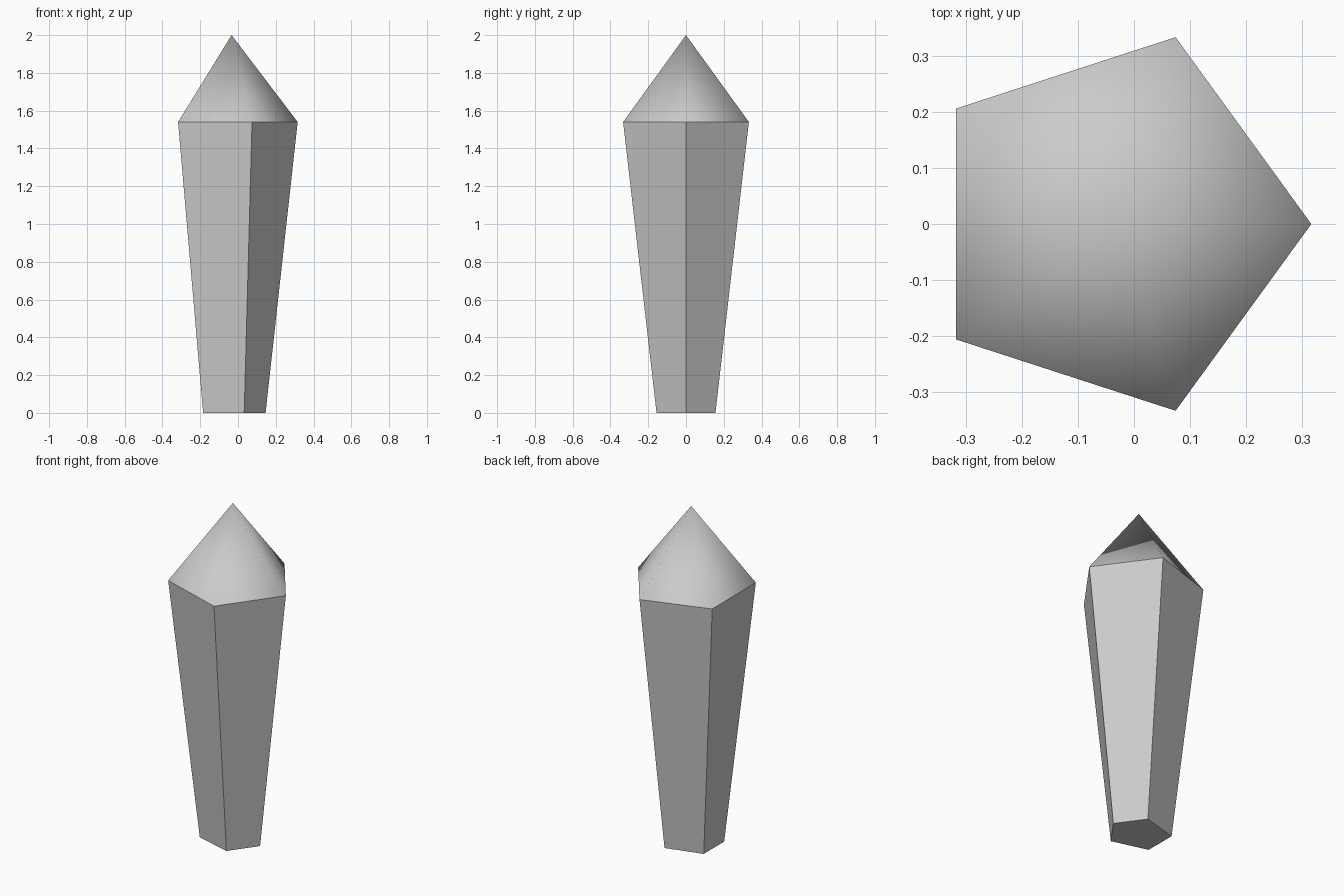
import bpy, bmesh
from math import cos, sin, tau

if "Cube" in bpy.data.objects:
    bpy.data.objects.remove(bpy.data.objects["Cube"])

CX = -0.034          # axis of the upper pentagon and the point
Z_RIM, Z_TOP = 1.54, 2.0


def pentagon(bm, cx, r, z, back_shift=0.0):
    """Ring of five vertices, one corner on +x; flat -x side may be shifted."""
    ring = []
    for i in range(5):
        a = tau * i / 5
        dx = back_shift if i in (2, 3) else 0.0
        ring.append(bm.verts.new((cx + r * cos(a) + dx, r * sin(a), z)))
    return ring


def finish(bm, name, smooth):
    bm.normal_update()
    for f in bm.faces:
        f.smooth = smooth
    mesh = bpy.data.meshes.new(name)
    bm.to_mesh(mesh)
    bm.free()
    obj = bpy.data.objects.new(name, mesh)
    bpy.context.collection.objects.link(obj)
    return obj


# tapered five-sided shaft, flat shaded
bm = bmesh.new()
low = pentagon(bm, -0.018, 0.164, 0.0, back_shift=-0.034)
rim = pentagon(bm, CX, 0.35, Z_RIM)
for i in range(5):
    j = (i + 1) % 5
    bm.faces.new((low[i], low[j], rim[j], rim[i]))
bm.faces.new(low[::-1])
finish(bm, "crystal_shaft", False)

# five-sided point, smooth shaded
bm = bmesh.new()
rim = pentagon(bm, CX, 0.35, Z_RIM)
apex = bm.verts.new((CX, 0, Z_TOP))
for i in range(5):
    bm.faces.new((rim[i], rim[(i + 1) % 5], apex))
finish(bm, "crystal_point", True)
